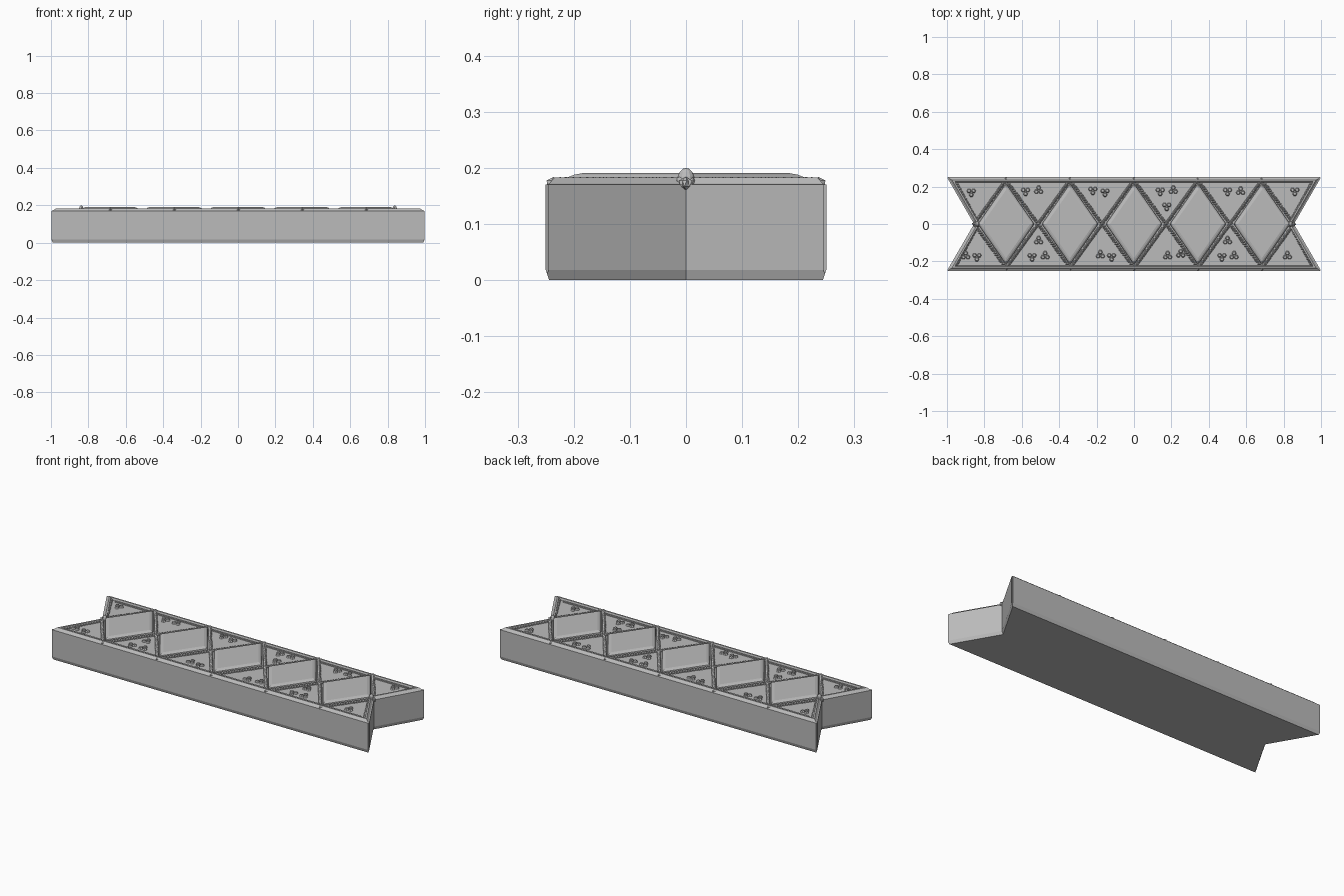
import bpy, bmesh, math
from mathutils import Vector, Matrix

cube = bpy.data.objects.get("Cube")
if cube:
    bpy.data.objects.remove(cube)

stone = bpy.data.materials.new("grey_stone")
stone.use_nodes = True
GREY = (0.5, 0.5, 0.5, 1)
stone.diffuse_color = GREY
stone.node_tree.nodes["Principled BSDF"].inputs["Base Color"].default_value = GREY

PITCH = 0.342
CENTRES = [PITCH * i for i in range(-2, 3)]
HALF_Y = 0.25
NOTCH = 0.855


def finish(name, bm):
    bmesh.ops.recalc_face_normals(bm, faces=bm.faces)
    mesh = bpy.data.meshes.new(name)
    bm.to_mesh(mesh)
    bm.free()
    mesh.materials.append(stone)
    obj = bpy.data.objects.new(name, mesh)
    bpy.context.collection.objects.link(obj)
    return obj


def inset(points, d):
    """Move a counter-clockwise outline inwards with mitred corners."""
    out = []
    for i, p in enumerate(points):
        a = (p - points[i - 1]).normalized()
        b = (points[(i + 1) % len(points)] - p).normalized()
        na, nb = Vector((-a.y, a.x)), Vector((-b.y, b.x))
        out.append(p + (na + nb) * d / (1 + na.dot(nb)))
    return out


def loft(bm, rings):
    """Join rings of (points, z) into a closed solid."""
    loops = [[bm.verts.new((p.x, p.y, z)) for p in pts] for pts, z in rings]
    n = len(loops[0])
    for low, high in zip(loops, loops[1:]):
        for i in range(n):
            j = (i + 1) % n
            bm.faces.new((low[i], low[j], high[j], high[i]))
    bm.faces.new(loops[0][::-1])
    bm.faces.new(loops[-1])


# Notched block with chamfered foot and raised rim around a sunken top
outline = [Vector(p) for p in ((-1, -HALF_Y), (1, -HALF_Y), (NOTCH, 0),
                               (1, HALF_Y), (-1, HALF_Y), (-NOTCH, 0))]
profile = ((0.006, 0), (0, 0.018), (0, 0.17), (0.006, 0.172),
           (0.016, 0.183), (0.024, 0.183), (0.028, 0.171))
bm = bmesh.new()
loft(bm, [(inset(outline, d), z) for d, z in profile])
corners = [e for e in bm.edges
           if abs(e.verts[0].co.z - e.verts[1].co.z) > 0.1
           and abs(e.verts[0].co.y) > 0.2]
bmesh.ops.bevel(bm, geom=corners, offset=0.006, segments=2, affect='EDGES')
finish("block", bm)

# Thin inner moulding along both long sides
bm = bmesh.new()
for s in (-1, 1):
    bmesh.ops.create_cube(bm, size=1, matrix=Matrix.Translation((0, s * 0.212, 0.171))
                          @ Matrix.Diagonal((1.84, 0.008, 0.012, 1)))
finish("inner_mouldings", bm)

# Raised diamond panels with sloping edges
for n, cx in enumerate(CENTRES):
    bm = bmesh.new()
    rings = []
    for hx, hy, z in ((0.153, 0.222, 0.16), (0.149, 0.214, 0.182),
                      (0.140, 0.199, 0.188), (0.128, 0.182, 0.191)):
        rings.append(([Vector((cx + hx, 0)), Vector((cx, hy)),
                       Vector((cx - hx, 0)), Vector((cx, -hy))], z))
    loft(bm, rings)
    finish(f"diamond_panel_{n + 1}", bm)

# Twisted ropes along the diamond edges and the notched ends
paths = []
for sy in (-1, 1):
    for sx in (-1, 1):
        for cx in CENTRES:
            paths.append((Vector((cx + sx * PITCH / 2, 0)), Vector((cx, sy * 0.236))))
        paths.append((Vector((sx * 0.837, 0.012 * sy)), Vector((sx * 0.948, sy * 0.215))))
bm = bmesh.new()
for a, b in paths:
    step = b - a
    count = int(step.length / 0.0145)
    heading = math.atan2(step.y, step.x)
    for i in range(count + 1):
        p = a.lerp(b, i / count)
        place = (Matrix.Translation((p.x, p.y, 0.172))
                 @ Matrix.Rotation(heading + 0.7, 4, 'Z')
                 @ Matrix.Diagonal((0.014, 0.0075, 0.012, 1)))
        bmesh.ops.create_icosphere(bm, subdivisions=1, radius=1, matrix=place)
finish("ropes", bm)

# Pointed knobs where the ropes meet the notches
bm = bmesh.new()
for s in (-1, 1):
    bmesh.ops.create_uvsphere(bm, u_segments=12, v_segments=8, radius=1,
                              matrix=Matrix.Translation((s * 0.838, 0, 0.175))
                              @ Matrix.Diagonal((0.012, 0.016, 0.025, 1)))
finish("notch_knobs", bm)

# Three-lobed leaf studs in the triangular fields: x, y, pointing up or down
leaves = ((-0.87, 0.17, -1), (-0.58, 0.175, -1), (-0.51, 0.18, 1),
          (-0.22, 0.18, -1), (-0.155, 0.17, -1), (0.14, 0.175, -1),
          (0.21, 0.18, 1), (0.175, 0.095, -1), (0.5, 0.175, -1),
          (0.57, 0.175, 1), (0.86, 0.175, -1),
          (-0.9, -0.17, 1), (-0.84, -0.175, -1), (-0.545, -0.175, -1),
          (-0.475, -0.17, 1), (-0.51, -0.09, 1), (-0.18, -0.165, 1),
          (-0.12, -0.175, -1), (0.18, -0.17, 1), (0.25, -0.16, 1),
          (0.47, -0.175, -1), (0.535, -0.17, 1), (0.5, -0.09, 1),
          (0.82, -0.17, 1))
bm = bmesh.new()
for x, y, way in leaves:
    for k in range(3):
        turn = way * math.pi / 2 + k * math.tau / 3
        place = (Matrix.Translation((x, y, 0.174))
                 @ Matrix.Rotation(turn, 4, 'Z') @ Matrix.Translation((0.014, 0, 0)))
        bmesh.ops.create_cone(bm, cap_ends=True, segments=6, radius1=0.014,
                              radius2=0.008, depth=0.012, matrix=place)
finish("leaf_studs", bm)
